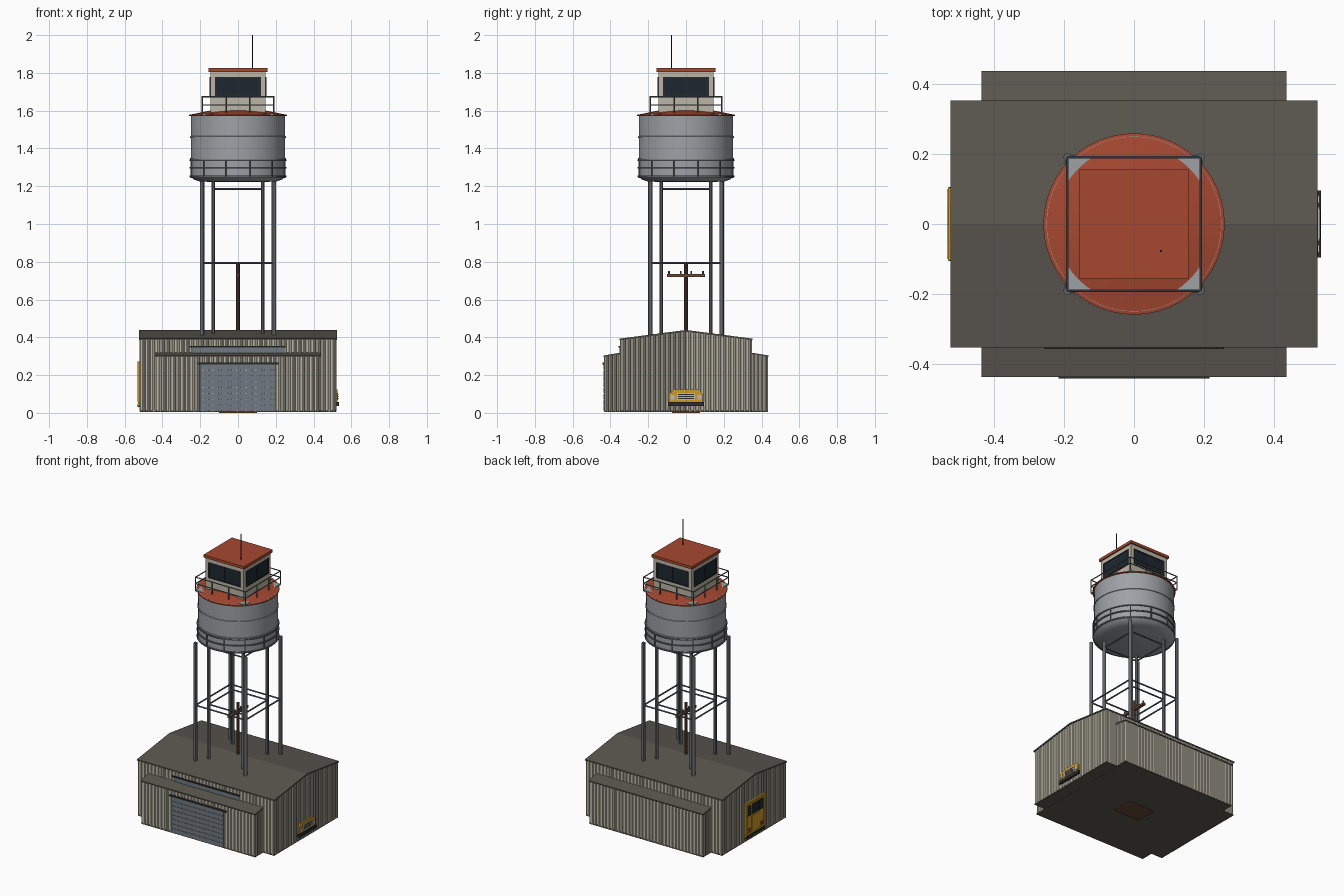
import bpy, bmesh, math
from mathutils import Vector

if "Cube" in bpy.data.objects:
    bpy.data.objects.remove(bpy.data.objects["Cube"])


def material(name, r, g, b):
    m = bpy.data.materials.new(name)
    m.diffuse_color = (r, g, b, 1)
    m.use_nodes = True
    m.node_tree.nodes["Principled BSDF"].inputs["Base Color"].default_value = m.diffuse_color
    return m


BEIGE = material("beige_siding", .50, .47, .38)
ROOF = material("roof_brown", .105, .095, .08)
RED = material("red_paint", .38, .065, .03)
STEEL = material("steel", .13, .14, .15)
TANK = material("tank_grey", .34, .36, .38)
SHUTTER = material("shutter_grey", .16, .19, .22)
GLASS = material("dark_glass", .012, .02, .03)
BLACK = material("black_trim", .025, .025, .025)
YELLOW = material("yellow_paint", .62, .32, .02)
WOOD = material("wood", .14, .07, .04)
CHROME = material("light_metal", .5, .5, .5)


def finish(name, bm, mat, smooth=False):
    bmesh.ops.recalc_face_normals(bm, faces=bm.faces)
    me = bpy.data.meshes.new(name)
    bm.to_mesh(me)
    bm.free()
    me.materials.append(mat)
    ob = bpy.data.objects.new(name, me)
    bpy.context.collection.objects.link(ob)
    if smooth:
        bpy.ops.object.select_all(action='DESELECT')
        ob.select_set(True)
        bpy.context.view_layer.objects.active = ob
        bpy.ops.object.shade_smooth_by_angle(angle=math.radians(30))
    return ob


def boxes(name, mat, *ranges):
    """Each range is (x0, x1, y0, y1, z0, z1)."""
    bm = bmesh.new()
    for x0, x1, y0, y1, z0, z1 in ranges:
        vs = bmesh.ops.create_cube(bm, size=1)["verts"]
        for v in vs:
            v.co = Vector(((x0 + x1) / 2 + v.co.x * (x1 - x0), (y0 + y1) / 2 + v.co.y * (y1 - y0),
                           (z0 + z1) / 2 + v.co.z * (z1 - z0)))
    return finish(name, bm, mat)


def rods(name, mat, r, segments, sides=8):
    """Round bars between pairs of points."""
    bm = bmesh.new()
    for a, b in segments:
        a, b = Vector(a), Vector(b)
        d = b - a
        vs = bmesh.ops.create_cone(bm, cap_ends=True, segments=sides, radius1=r, radius2=r, depth=d.length)["verts"]
        q = Vector((0, 0, 1)).rotation_difference(d)
        for v in vs:
            v.co = q @ v.co + (a + b) / 2
    return finish(name, bm, mat, True)


def lathe(name, mat, profile, steps=48):
    bm = bmesh.new()
    vs = [bm.verts.new((r, 0, z)) for r, z in profile]
    es = [bm.edges.new(p) for p in zip(vs, vs[1:])]
    bmesh.ops.spin(bm, geom=vs + es, cent=(0, 0, 0), axis=(0, 0, 1), angle=2 * math.pi, steps=steps)
    bmesh.ops.remove_doubles(bm, verts=bm.verts, dist=1e-5)
    return finish(name, bm, mat, True)


def siding(name, a, b, top, base=.008, pitch=.026, depth=.005):
    """Corrugated sheet from a to b (outward side on the right), top edge given by top(x, y)."""
    a, b = Vector(a), Vector(b)
    d = (b - a).normalized()
    out = Vector((d.y, -d.x))
    n = 2 * max(1, round((b - a).length / pitch / 2))
    pts = []
    for i in range(n):
        for t, o in ((0, 0), (.45, 0), (.6, 1), (.85, 1)):
            pts.append(a.lerp(b, (i + t) / n) + out * depth * o)
    pts.append(b)
    bm = bmesh.new()
    lo = [bm.verts.new((p.x, p.y, base)) for p in pts]
    hi = [bm.verts.new((p.x, p.y, top(p.x, p.y))) for p in pts]
    for i in range(len(pts) - 1):
        bm.faces.new((lo[i], lo[i + 1], hi[i + 1], hi[i]))
    finish(name, bm, BEIGE)


def extrude_x(name, mat, yz, x0, x1):
    bm = bmesh.new()
    f = bm.faces.new([bm.verts.new((x0, y, z)) for y, z in yz])
    g = bmesh.ops.extrude_face_region(bm, geom=[f])["geom"]
    bmesh.ops.translate(bm, verts=[v for v in g if isinstance(v, bmesh.types.BMVert)], vec=(x1 - x0, 0, 0))
    return finish(name, bm, mat)


def hall_top(x, y):
    return .432 - abs(y) / .345 * .045


def annex_top(x, y):
    return .312 - (abs(y) - .345) / .085 * .014


# Main hall: corrugated walls, gabled roof, floor
X, Y = .516, .345
for nm, a, b in (("front", (-X, -Y), (X, -Y)), ("right", (X, -Y), (X, Y)),
                 ("back", (X, Y), (-X, Y)), ("left", (-X, Y), (-X, -Y))):
    siding("hall_wall_" + nm, a, b, hall_top)
extrude_x("hall_roof", ROOF, [(-.352, .385), (0, .43), (.352, .385), (.352, .393), (0, .439), (-.352, .393)],
          -.524, .524)
boxes("floor", ROOF, (-.518, .518, -.348, .348, .006, .014), (-.433, .433, -.432, .432, .005, .013))
boxes("pole_footing", WOOD, (-.1, .1, -.075, .075, 0, .012))

# Side annexes with lean-to roofs
for s, nm in ((-1, "front"), (1, "back")):
    xa, yo, yi = .43, .43, .345
    ends = [(-xa * -s, s * yo), (xa * -s, s * yo)]
    siding(nm + "_annex_wall", *ends, annex_top)
    siding(nm + "_annex_end_a", (ends[0][0], s * yi), ends[0], annex_top)
    siding(nm + "_annex_end_b", ends[1], (ends[1][0], s * yi), annex_top)
    extrude_x(nm + "_annex_roof", ROOF,
              [(s * yi, .31), (s * .437, .296), (s * .437, .304), (s * yi, .319)], -.436, .436)

# Roller shutter with header rail, and clerestory window
boxes("roller_shutter", SHUTTER, (-.2, .197, -.434, -.42, .01, .26),
      *[(-.2, .197, -.437, -.43, .012 + i * .031, .039 + i * .031) for i in range(8)])
boxes("shutter_header", BLACK, (-.215, .215, -.441, -.428, .257, .267))
boxes("clerestory_glass", SHUTTER, (-.24, .25, -.353, -.343, .315, .348))
boxes("clerestory_frame", BLACK, (-.255, .257, -.357, -.343, .346, .354))

# Bus parked through the hall: rear on the left, bonnet on the right
boxes("bus_body", YELLOW, (-.526, .3, -.1, .1, .04, .27), (-.53, -.52, -.105, .105, .04, .06),
      *[(-.531, -.52, s - .006, s + .006, .06, .272) for s in (-.098, .098)], (-.531, -.52, -.1, .1, .258, .272),
      (-.529, -.52, -.04, .04, .06, .165))
boxes("bus_rear_windows", GLASS, (-.529, -.52, -.036, .036, .175, .245),
      (-.529, -.52, -.085, -.045, .175, .245), (-.529, -.52, .045, .085, .175, .245))
boxes("bus_rear_bumper", BLACK, (-.533, -.52, -.1, .1, .03, .048))
boxes("bus_tail_lights", RED, (-.533, -.52, -.09, -.06, .07, .09), (-.533, -.52, .06, .09, .07, .09))
extrude_x("bus_bonnet", YELLOW, [(-.09, .05), (.09, .05), (.09, .1), (.066, .123), (-.066, .123), (-.09, .1)], .3, .526)
boxes("bus_grille", CHROME, (.52, .53, -.048, .048, .068, .105))
boxes("bus_grille_slots", BLACK, *[(.52, .532, -.042, .042, z, z + .005) for z in (.074, .085, .096)])
boxes("bus_headlights", CHROME, (.52, .53, -.082, -.06, .072, .094), (.52, .53, .06, .082, .072, .094))
boxes("bus_front_bumper", BLACK, (.51, .534, -.096, .096, .036, .058))

# Utility pole with crossarm and insulators
rods("utility_pole", WOOD, .01, [((0, 0, .005), (0, 0, .79))], 10)
boxes("crossarm", WOOD, (-.009, .009, -.1, .1, .72, .736))
rods("insulators", STEEL, .005, [((0, y, .73), (0, y, .752)) for y in (-.09, -.028, .028, .09)])

# Tower legs and horizontal bracing
corners = [(1, 1), (-1, 1), (-1, -1), (1, -1)]


def square(h, z):
    return [((corners[i][0] * h, corners[i][1] * h, z), (corners[i - 1][0] * h, corners[i - 1][1] * h, z))
            for i in range(4)]


rods("outer_legs", STEEL, .0115, [((x * .19, y * .19, .39), (x * .19, y * .19, 1.225)) for x, y in corners], 12)
rods("inner_legs", STEEL, .0105, [((x * .131, y * .131, .39), (x * .131, y * .131, 1.235)) for x, y in corners], 12)
rods("leg_braces", STEEL, .005, square(.19, .793) + square(.131, .793) + square(.131, 1.185))

# Water tank with hoops, lower guard rail and conical roof
lathe("tank", TANK, [(0, 1.222), (.2, 1.224), (.235, 1.236), (.25, 1.25), (.25, 1.58), (0, 1.58)])
for i, z in enumerate((1.25, 1.345, 1.46)):
    lathe(f"tank_hoop_{i}", TANK, [(.249, z - .006), (.2535, z - .004), (.2535, z + .004), (.249, z + .006)])
for i, z in enumerate((1.252, 1.297, 1.338)):
    lathe(f"tank_rail_{i}", STEEL, [(.251, z - .004), (.258, z - .004), (.258, z + .004), (.251, z + .004),
                                    (.251, z - .004)])
ring = [(math.cos(a) * .255, math.sin(a) * .255) for a in (math.radians(15 + 30 * i) for i in range(12))]
rods("tank_rail_posts", STEEL, .004, [((x, y, 1.25), (x, y, 1.338)) for x, y in ring])
lathe("tank_roof", RED, [(0, 1.572), (.259, 1.572), (.259, 1.578), (.1, 1.61), (0, 1.618)])

# Lookout deck and railing
boxes("deck", TANK, (-.19, .19, -.19, .19, 1.575, 1.585))
posts = [(x * .19, y * .19) for x in (-1, -.33, .33, 1) for y in (-1, -.33, .33, 1) if max(abs(x), abs(y)) == 1]
rods("deck_railing", STEEL, .0035, square(.19, 1.674) + square(.19, 1.63)
     + [((x, y, 1.58), (x, y, 1.676)) for x, y in posts])

# Lookout cabin with windows on all sides, roof and aerial
boxes("cabin", BEIGE, (-.146, .146, -.146, .146, 1.58, 1.808))
boxes("cabin_roof", RED, (-.155, .155, -.155, .155, 1.806, 1.825))
for i in range(4):
    glass = boxes(f"cabin_window_{i}", GLASS, (-.117, .117, -.148, -.14, 1.677, 1.772))
    frame = boxes(f"cabin_window_frame_{i}", BLACK, (-.122, .122, -.151, -.14, 1.77, 1.777),
                  (-.122, .122, -.151, -.14, 1.672, 1.679), (-.122, -.115, -.151, -.14, 1.672, 1.777),
                  (.115, .122, -.151, -.14, 1.672, 1.777), (-.003, .003, -.15, -.14, 1.675, 1.775))
    glass.rotation_euler.z = frame.rotation_euler.z = i * math.pi / 2
rods("aerial", BLACK, .0035, [((.077, -.077, 1.82), (.077, -.077, 2.0))])
